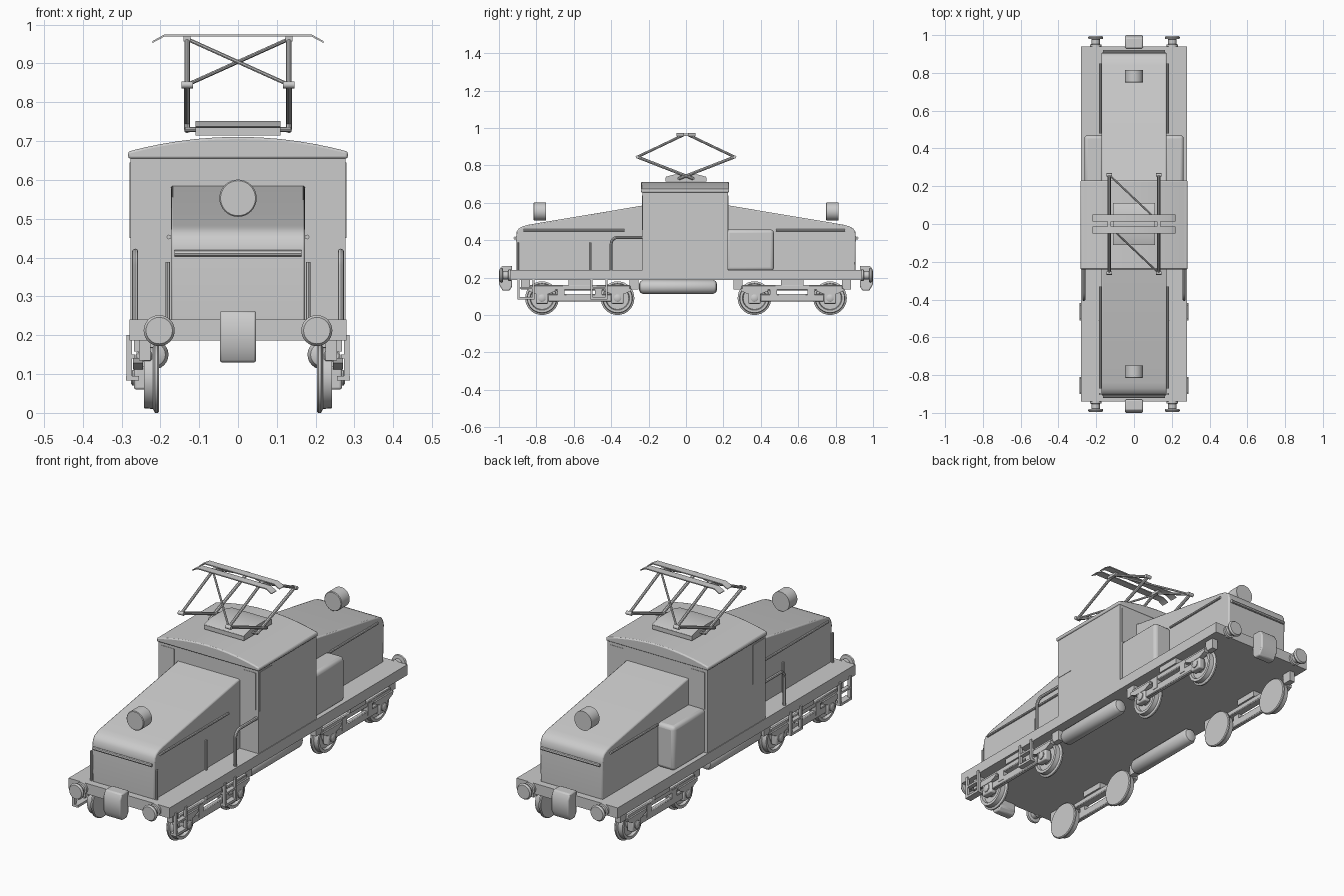
import bpy, bmesh, math
from mathutils import Vector

if "Cube" in bpy.data.objects:
    bpy.data.objects.remove(bpy.data.objects["Cube"])

AX = {"x": lambda a, b, t: (t, a, b), "y": lambda a, b, t: (a, t, b)}


def finish(name, bm, bevel=0.0, seg=3):
    bmesh.ops.recalc_face_normals(bm, faces=bm.faces)
    me = bpy.data.meshes.new(name)
    bm.to_mesh(me)
    bm.free()
    ob = bpy.data.objects.new(name, me)
    bpy.context.collection.objects.link(ob)
    if bevel:
        m = ob.modifiers.new("bevel", "BEVEL")
        m.width, m.segments, m.limit_method = bevel, seg, "ANGLE"
    return ob


def prism(name, profile, axis, t0, t1, bevel=0.0, seg=3):
    """Extrude a 2D profile along x (profile = y,z) or y (profile = x,z)."""
    bm = bmesh.new()
    lo, hi = ([bm.verts.new(AX[axis](a, b, t)) for a, b in profile] for t in (t0, t1))
    n = len(profile)
    bm.faces.new(lo)
    bm.faces.new(hi)
    for i in range(n):
        j = (i + 1) % n
        bm.faces.new((lo[i], lo[j], hi[j], hi[i]))
    return finish(name, bm, bevel, seg)


def box(name, x, y, z, bevel=0.0, seg=3):
    return prism(name, [(x[0], z[0]), (x[1], z[0]), (x[1], z[1]), (x[0], z[1])], "y", y[0], y[1], bevel, seg)


def lathe(name, profile, centre, axis, n=32):
    """Turn (offset along axis, radius) pairs about an x or y axis; ends are capped."""
    bm = bmesh.new()
    rings = []
    for t, r in profile:
        ring = []
        for i in range(n):
            w = 2 * math.pi * i / n
            p = Vector(AX[axis](r * math.cos(w), r * math.sin(w), t))
            ring.append(bm.verts.new(p + Vector(centre)))
        rings.append(ring)
    for a, b in zip(rings, rings[1:]):
        for i in range(n):
            j = (i + 1) % n
            bm.faces.new((a[i], a[j], b[j], b[i]))
    bm.faces.new(rings[0])
    bm.faces.new(rings[-1])
    return finish(name, bm)


def tube(name, pts, r):
    cu = bpy.data.curves.new(name, "CURVE")
    cu.dimensions, cu.bevel_depth, cu.bevel_resolution, cu.use_fill_caps = "3D", r, 2, True
    sp = cu.splines.new("POLY")
    sp.points.add(len(pts) - 1)
    for p, q in zip(sp.points, pts):
        p.co = (*q, 1)
    ob = bpy.data.objects.new(name, cu)
    bpy.context.collection.objects.link(ob)
    bpy.ops.object.select_all(action="DESELECT")
    ob.select_set(True)
    bpy.context.view_layer.objects.active = ob
    bpy.ops.object.convert(target="MESH")


# Deck, cab and arched roof
box("deck", (-.28, .28), (-.94, .94), (.187, .24))
box("cab", (-.277, .277), (-.232, .225), (.235, .665))
N = 16
arch = [(-.283 * math.cos(math.pi * i / N), 0) for i in range(N + 1)]
arch = [(x, .673 + .038 * (1 - (x / .283) ** 2)) for x, _ in arch]
prism("roof", [(.283, .655)] + [(-.283, .655)] + arch, "y", -.24, .23, .006, 2)

# Cab windows and side doors
for s in (-1, 1):
    for e in (-1, 1):
        y = .225 if e > 0 else -.232
        box("end_window", sorted((s * .19, s * .262)), sorted((y, y + e * .002)), (.455, .64))
    box("door_panel", sorted((s * .277, s * .279)), (-.225, -.13), (.45, .645))

for e in (-1, 1):
    # Sloped hood with its rounded nose
    prof = [(.22, .235), (.905, .235), (.908, .42), (.905, .445), (.893, .463), (.87, .475), (.84, .483), (.22, .587)]
    prism("hood", [(e * y, z) for y, z in prof], "x", -.173, .173, .006, 2)
    tube("nose_rail", [(-.163, e * .914, .411), (.163, e * .914, .411)], .008)
    # Headlight
    lathe("headlight", [(-.033, .045), (-.03, .048), (.033, .048)], (0, e * .782, .553), "y")
    # Coupler
    prof = [(.93, .15), (.945, .13), (.98, .13), (1, .165), (1, .235), (.985, .263), (.93, .263)]
    prism("coupler", [(e * y, z) for y, z in prof], "x", -.047, .047, .006, 2)
    for s in (-1, 1):
        # Buffers
        prof = [(.935, .03), (.95, .03), (.952, .022), (.978, .022), (.98, .038), (.988, .04), (.996, .034)]
        lathe("buffer", [(e * t, r) for t, r in prof], (s * .203, 0, .212), "y")
        # Rail along the hood side
        y0 = -.87 if e < 0 else .48
        tube("hood_side_rail", [(s * .178, y0, .453), (s * .178, y0 + (.54 if e < 0 else .37), .453)], .006)

for s in (-1, 1):
    X = lambda a, b: sorted((s * a, s * b))
    # Equipment box behind the cab
    box("side_box", X(.16, .263), (.215, .47), (.235, .457), .018)
    # Air tank
    prof = [(-.25, .018), (-.245, .03), (-.23, .038), (.145, .038), (.16, .03), (.165, .018)]
    lathe("air_tank", prof, (s * .217, 0, .15), "y", 24)
    # Handrails
    for y in (-.51, -.9):
        tube("hood_grab_bar", [(s * .181, y, .235), (s * .181, y, .388)], .006)
    bend = [(s * .265, -.365 - .035 * math.cos(w), .38 + .035 * math.sin(w)) for w in [i * math.pi / 12 for i in range(7)]]
    tube("cab_handrail", [(s * .265, -.4, .235)] + bend + [(s * .265, -.225, .415)], .008)
    # Ladder steps
    for y in (-.855, -.465):
        for d in (-.04, .04):
            box("step_hanger", X(.273, .287), (y + d - .006, y + d + .006), (.085, .2))
        box("step_tread", X(.255, .289), (y - .046, y + .046), (.083, .095))
        box("step_upper_tread", X(.265, .287), (y - .046, y + .046), (.14, .15))

    for c in (-.568, .568):
        # Bogie side frame
        box("bogie_top_beam", X(.222, .262), (c - .27, c + .27), (.132, .16), .004, 1)
        box("bogie_lower_beam", X(.24, .262), (c - .17, c + .17), (.072, .112), .004, 1)
        box("bogie_bolster", X(.215, .268), (c - .06, c + .06), (.158, .19))
        for d in (-.1, .1):
            box("bogie_post", X(.24, .264), (c + d - .018, c + d + .018), (.09, .15))
        for d in (-.29, .29):
            box("brake_hanger", X(.225, .255), (c + d - .025, c + d + .025), (.135, .19))
        for d in (-.202, .202):
            y = c + d
            # Flanged wheel with dished face
            prof = [(.203, .086), (.207, .09), (.214, .09), (.219, .08), (.242, .078), (.242, .064),
                    (.228, .06), (.228, .03), (.245, .026)]
            lathe("wheel", [(s * t, r) for t, r in prof], (0, y, .09), "x")
            # Axle box and leaf spring
            box("axle_box", X(.235, .268), (y - .033, y + .033), (.06, .12), .006, 2)
            lathe("axle_cap", [(s * .262, .02), (s * .272, .02), (s * .276, .014)], (0, y, .09), "x", 16)
            spring = [(-.075, .142), (-.07, .128), (-.035, .112), (.035, .112), (.07, .128), (.075, .142)]
            prism("leaf_spring", [(y + a, b) for a, b in spring], "x", s * .245, s * .27)

    # Pantograph arms
    for e in (-1, 1):
        knee = (s * .131, e * .26, .845)
        tube("lower_arm", [(s * .131, -e * .04, .728), knee], .008)
        tube("upper_arm", [knee, (s * .131, e * .012, .963)], .007)
        lathe("arm_joint", [(-.015, .009), (.015, .009)], knee, "x", 12)

# Pantograph base, diagonals and collector strips
prism("pantograph_base", [(-.11, .738), (-.06, .716), (.06, .716), (.11, .738), (.06, .752), (-.06, .752)], "x", -.11, .11)
box("pantograph_base_pad", (-.11, .11), (-.11, .11), (.714, .735))
for s in (-1, 1):
    tube("pantograph_pivot", [(-.135, s * .04, .73), (.135, s * .04, .73)], .006)
tube("diagonal_brace", [(-.131, -.012, .963), (.131, -.26, .845)], .005)
tube("diagonal_brace", [(-.131, .26, .845), (.131, .012, .963)], .005)
strip = [(-.22, .953), (-.19, .969), (.19, .969), (.22, .953), (.221, .957), (.191, .974), (-.191, .974), (-.221, .957)]
for s in (-1, 1):
    prism("collector_strip", strip, "y", s * .012, s * .05)
    box("collector_bracket", sorted((s * .122, s * .14)), (-.03, .03), (.957, .97))

# Smooth shading with sharp edges kept
bpy.ops.object.select_all(action="SELECT")
bpy.context.view_layer.objects.active = bpy.data.objects["deck"]
bpy.ops.object.shade_smooth_by_angle(angle=math.radians(35))
